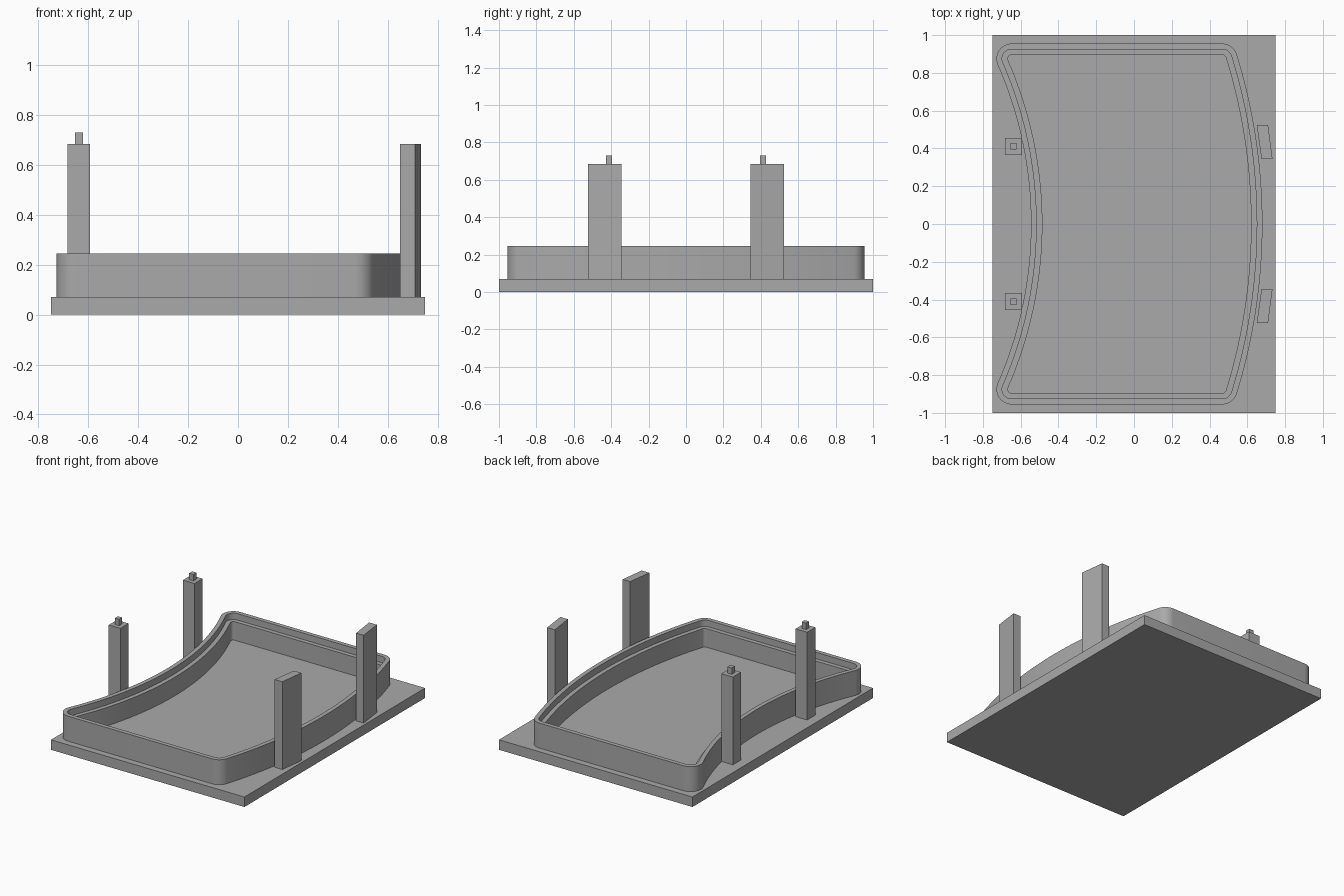
import bpy, bmesh, math

if "Cube" in bpy.data.objects:
    bpy.data.objects.remove(bpy.data.objects["Cube"])

grey = bpy.data.materials.new("plain grey")
grey.diffuse_color = (0.40, 0.40, 0.40, 1)
grey.use_nodes = True
grey.node_tree.nodes["Principled BSDF"].inputs["Base Color"].default_value = grey.diffuse_color

BASE_TOP, RIM_TOP, LEDGE, POST_TOP, PIN_TOP = 0.07, 0.245, 0.20, 0.685, 0.73


def finish(name, bm, smooth=False):
    bmesh.ops.recalc_face_normals(bm, faces=bm.faces)
    mesh = bpy.data.meshes.new(name)
    bm.to_mesh(mesh)
    bm.free()
    mesh.materials.append(grey)
    ob = bpy.data.objects.new(name, mesh)
    bpy.context.collection.objects.link(ob)
    if smooth:
        bpy.ops.object.select_all(action='DESELECT')
        ob.select_set(True)
        bpy.context.view_layer.objects.active = ob
        bpy.ops.object.shade_smooth_by_angle(angle=math.radians(30))
    return ob


def prism(name, outline, z0, z1):
    bm = bmesh.new()
    low = [bm.verts.new((x, y, z0)) for x, y in outline]
    high = [bm.verts.new((x, y, z1)) for x, y in outline]
    bm.faces.new(low)
    bm.faces.new(high)
    n = len(outline)
    for i in range(n):
        j = (i + 1) % n
        bm.faces.new((low[i], low[j], high[j], high[i]))
    return finish(name, bm)


def box(name, cx, cy, sx, sy, z0, z1):
    return prism(name, [(cx - sx / 2, cy - sy / 2), (cx + sx / 2, cy - sy / 2),
                        (cx + sx / 2, cy + sy / 2), (cx - sx / 2, cy + sy / 2)], z0, z1)


def arc(cx, cy, r, a0, a1, n):
    return [(cx + r * math.cos(a0 + (a1 - a0) * i / n),
             cy + r * math.sin(a0 + (a1 - a0) * i / n)) for i in range(n + 1)]


def tray_outline(d):
    """Curved tray outline, moved inward by d."""
    r, half_y = 0.08, 0.955
    left_r, right_r = 2.1, 3.04
    left_c, right_c = -0.545 - left_r, 0.68 - right_r
    cy = half_y - r
    a_left = math.asin(cy / (left_r + r))
    a_right = math.asin(cy / (right_r - r))
    x_left = left_c + (left_r + r) * math.cos(a_left)
    x_right = right_c + (right_r - r) * math.cos(a_right)
    q = math.pi / 2
    pts = arc(right_c, 0, right_r - d, -a_right, a_right, 32)
    pts += arc(x_right, cy, r - d, a_right, q, 10)[1:]
    pts += arc(x_left, cy, r - d, q, math.pi + a_left, 14)
    pts += arc(left_c, 0, left_r + d, a_left, -a_left, 32)[1:]
    pts += arc(x_left, -cy, r - d, math.pi - a_left, 3 * q, 14)[1:]
    pts += arc(x_right, -cy, r - d, 3 * q, 4 * q - a_right, 10)[:-1]
    return pts


# Base plate
box("base_plate", 0, 0, 1.5, 2.0, 0, BASE_TOP)

# Curved rim with an inner ledge
bm = bmesh.new()
section = [(0, BASE_TOP - 0.01), (0, RIM_TOP), (0.03, RIM_TOP),
           (0.03, LEDGE), (0.06, LEDGE), (0.06, BASE_TOP - 0.01)]
rings = [[bm.verts.new((x, y, z)) for x, y in tray_outline(d)] for d, z in section]
for k, ring in enumerate(rings):
    nxt = rings[(k + 1) % len(rings)]
    for i in range(len(ring)):
        j = (i + 1) % len(ring)
        bm.faces.new((ring[i], ring[j], nxt[j], nxt[i]))
finish("tray_rim", bm, smooth=True)

for side, label in ((1, "back"), (-1, "front")):
    # Square posts with locating pins on the concave side
    box(label + "_square_post", -0.638, side * 0.411, 0.09, 0.09, BASE_TOP, POST_TOP)
    box(label + "_post_pin", -0.638, side * 0.411, 0.033, 0.033, POST_TOP, PIN_TOP)
    # Slanted flat posts on the convex side
    prism(label + "_slanted_post",
          [(0.675, side * 0.345), (0.733, side * 0.345),
           (0.71, side * 0.523), (0.65, side * 0.523)], BASE_TOP, POST_TOP)
